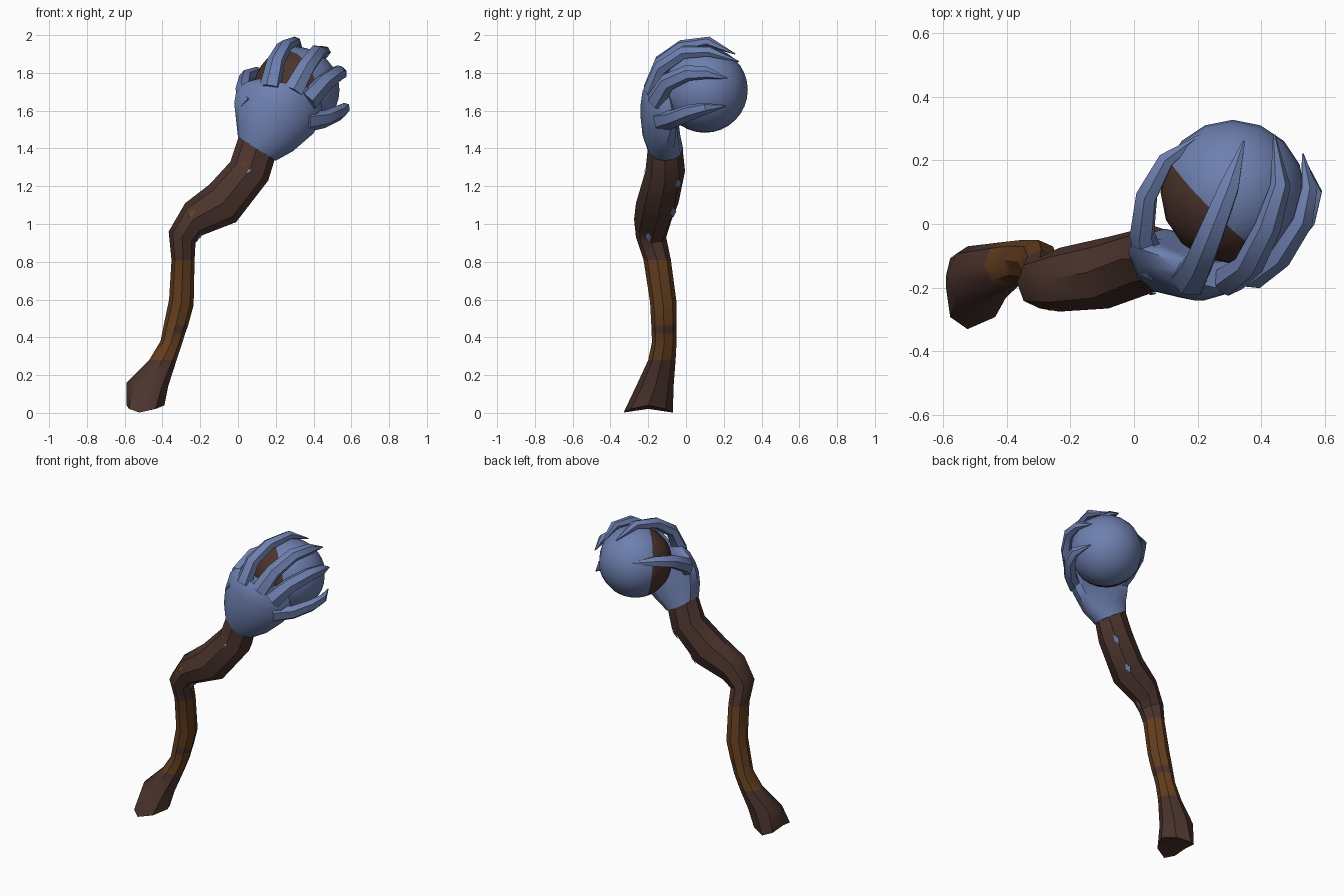
import bpy, bmesh, math
from mathutils import Vector

if "Cube" in bpy.data.objects:
    bpy.data.objects.remove(bpy.data.objects["Cube"])


def material(name, rgb):
    m = bpy.data.materials.new(name)
    m.diffuse_color = (*rgb, 1)
    m.use_nodes = True
    m.node_tree.nodes["Principled BSDF"].inputs["Base Color"].default_value = m.diffuse_color
    return m


BLUE = material("slate_blue", (0.155, 0.215, 0.43))
DARK = material("dark_bark", (0.072, 0.034, 0.026))
LIGHT = material("light_bark", (0.13, 0.05, 0.014))


def finish(name, bm, mats, angle=40):
    bmesh.ops.recalc_face_normals(bm, faces=bm.faces[:])
    me = bpy.data.meshes.new(name)
    bm.to_mesh(me)
    bm.free()
    for m in mats:
        me.materials.append(m)
    ob = bpy.data.objects.new(name, me)
    bpy.context.collection.objects.link(ob)
    bpy.ops.object.select_all(action='DESELECT')
    ob.select_set(True)
    bpy.context.view_layer.objects.active = ob
    bpy.ops.object.shade_smooth_by_angle(angle=math.radians(angle))
    return ob


def loft(name, rings, mats, band_rule=None):
    """Skin closed rings of points; band_rule(band, centre) picks the material."""
    bm = bmesh.new()
    vs = [[bm.verts.new(p) for p in r] for r in rings]
    n = len(vs[0])
    for i in range(len(vs) - 1):
        for k in range(n):
            j = (k + 1) % n
            f = bm.faces.new((vs[i][k], vs[i][j], vs[i + 1][j], vs[i + 1][k]))
            if band_rule:
                f.material_index = band_rule(i, f.calc_center_median())
    for r in (vs[0], vs[-1]):
        c = bm.verts.new(sum((v.co for v in r), Vector()) / n)
        for k in range(n):
            bm.faces.new((r[k], r[(k + 1) % n], c))
    return finish(name, bm, mats)


def section(xl, zl, xr, zr, y0, y1, cup=0.0, n=8):
    """Oval ring between a left and a right point; cup bends its sides back."""
    pts = []
    for k in range(n):
        a = math.tau * k / n
        c, s = math.cos(a), math.sin(a)
        pts.append(Vector(((xl + xr) / 2 + c * (xr - xl) / 2,
                           (y0 + y1) / 2 + s * (y1 - y0) / 2 + cup * c * c,
                           (zl + zr) / 2 + c * (zr - zl) / 2)))
    return pts


# Crooked shaft, splayed at the foot
shaft_rings = [section(*r) for r in (
    (-0.59, 0.04, -0.39, 0.04, -0.33, -0.07),
    (-0.59, 0.16, -0.37, 0.14, -0.26, -0.065),
    (-0.47, 0.28, -0.325, 0.28, -0.20, -0.055),
    (-0.41, 0.38, -0.295, 0.37, -0.18, -0.05),
    (-0.40, 0.43, -0.28, 0.42, -0.182, -0.05),
    (-0.39, 0.48, -0.265, 0.46, -0.184, -0.05),
    (-0.365, 0.60, -0.235, 0.57, -0.19, -0.05),
    (-0.352, 0.81, -0.23, 0.81, -0.225, -0.08),
    (-0.367, 0.96, -0.225, 0.90, -0.265, -0.105),
    (-0.28, 1.11, -0.19, 0.94, -0.275, -0.075),
    (-0.15, 1.21, -0.01, 1.01, -0.265, -0.04),
    (-0.04, 1.33, 0.16, 1.23, -0.215, -0.005),
    (0.01, 1.48, 0.20, 1.36, -0.20, -0.02))]
for p in shaft_rings[0]:  # two pointed toes with a raised arch between
    p.z -= 0.038 * ((p.y + 0.2) / 0.13) ** 2
    p.x -= 0.25 * (p.y + 0.2) * (p.y + 0.2) / 0.13


def bark(band, c):
    if band == 4 and c.x > -0.34:
        return 0
    return 1 if 2 <= band <= 6 else 0


shaft = loft("shaft", shaft_rings, [DARK, LIGHT], bark)

# Cupped palm
loft("palm", [section(*r, n=12) for r in (
    (0.00, 1.46, 0.20, 1.335, -0.205, -0.015),
    (-0.01, 1.55, 0.29, 1.385, -0.23, -0.03, 0.02),
    (-0.02, 1.64, 0.40, 1.48, -0.24, -0.05, 0.06),
    (-0.01, 1.70, 0.45, 1.57, -0.24, -0.08, 0.09),
    (0.04, 1.75, 0.44, 1.66, -0.23, -0.10, 0.08),
    (0.11, 1.77, 0.40, 1.72, -0.20, -0.12, 0.05))], [BLUE])


def finger(name, path, radii=(0.06, 0.05, 0.044, 0.034, 0.004)):
    path = [Vector(p) for p in path]
    rings = []
    for i, (p, r) in enumerate(zip(path, radii)):
        t = (path[min(i + 1, 4)] - path[max(i - 1, 0)]).normalized()
        out = p - Vector((0.31, 0.10, 1.71))
        u = (out - t * out.dot(t)).normalized()
        v = t.cross(u)
        rings.append([p + r * (0.8 * math.cos(a) * u + math.sin(a) * v)
                      for a in (math.tau * k / 6 for k in range(6))])
    loft(name, rings, [BLUE])


# Five clawed fingers
finger("thumb", [(0.06, -0.14, 1.62), (0.025, -0.03, 1.71), (0.04, 0.09, 1.775),
                 (0.10, 0.20, 1.80), (0.21, 0.28, 1.79)])
finger("finger_1", [(0.17, -0.18, 1.72), (0.20, -0.13, 1.86), (0.245, -0.02, 1.94),
                    (0.30, 0.12, 1.965), (0.345, 0.26, 1.90)])
finger("finger_2", [(0.29, -0.18, 1.70), (0.36, -0.13, 1.83), (0.42, -0.01, 1.91),
                    (0.46, 0.12, 1.915), (0.44, 0.28, 1.86)])
finger("finger_3", [(0.37, -0.16, 1.65), (0.46, -0.10, 1.75), (0.53, 0.01, 1.80),
                    (0.55, 0.11, 1.80), (0.53, 0.22, 1.77)])
finger("finger_4", [(0.36, -0.13, 1.54), (0.46, -0.07, 1.555), (0.54, 0.02, 1.59),
                    (0.565, 0.10, 1.61), (0.53, 0.21, 1.625)])

# Two-tone orb, split along a slanted plane
bm = bmesh.new()
bmesh.ops.create_uvsphere(bm, u_segments=16, v_segments=16, radius=0.227)
normal = Vector((-0.7, -0.7, -0.1)).normalized()
bmesh.ops.bisect_plane(bm, geom=bm.verts[:] + bm.edges[:] + bm.faces[:],
                       plane_co=normal * 0.065, plane_no=normal)
for f in bm.faces:
    f.material_index = int(f.calc_center_median().dot(normal) > 0.065)
bmesh.ops.translate(bm, verts=bm.verts[:], vec=(0.31, 0.10, 1.71))
finish("orb", bm, [BLUE, DARK])

# Small worn patches lying on the bark
bpy.context.view_layer.update()
along = Vector((0.65, 0, 0.75))
for i, (near, mat, size) in enumerate((
        ((-0.20, -0.20, 0.93), BLUE, 0.03), ((0.13, 0.00, 1.19), BLUE, 0.035),
        ((0.00, -0.03, 1.05), BLUE, 0.035), ((0.06, -0.22, 1.28), BLUE, 0.018),
        ((-0.25, -0.28, 1.06), LIGHT, 0.03), ((0.02, -0.22, 1.32), LIGHT, 0.016))):
    _, p, n, _ = shaft.closest_point_on_mesh(Vector(near))
    u = (along - n * along.dot(n)).normalized() * size
    v = n.cross(u) * 0.5
    bm = bmesh.new()
    bm.faces.new([bm.verts.new(p + n * 0.004 + d) for d in (u, v, -u, -v)])
    ob = finish(f"bark_patch_{i + 1}", bm, [mat])
    if ob.data.polygons[0].normal.dot(n) < 0:
        ob.data.flip_normals()
